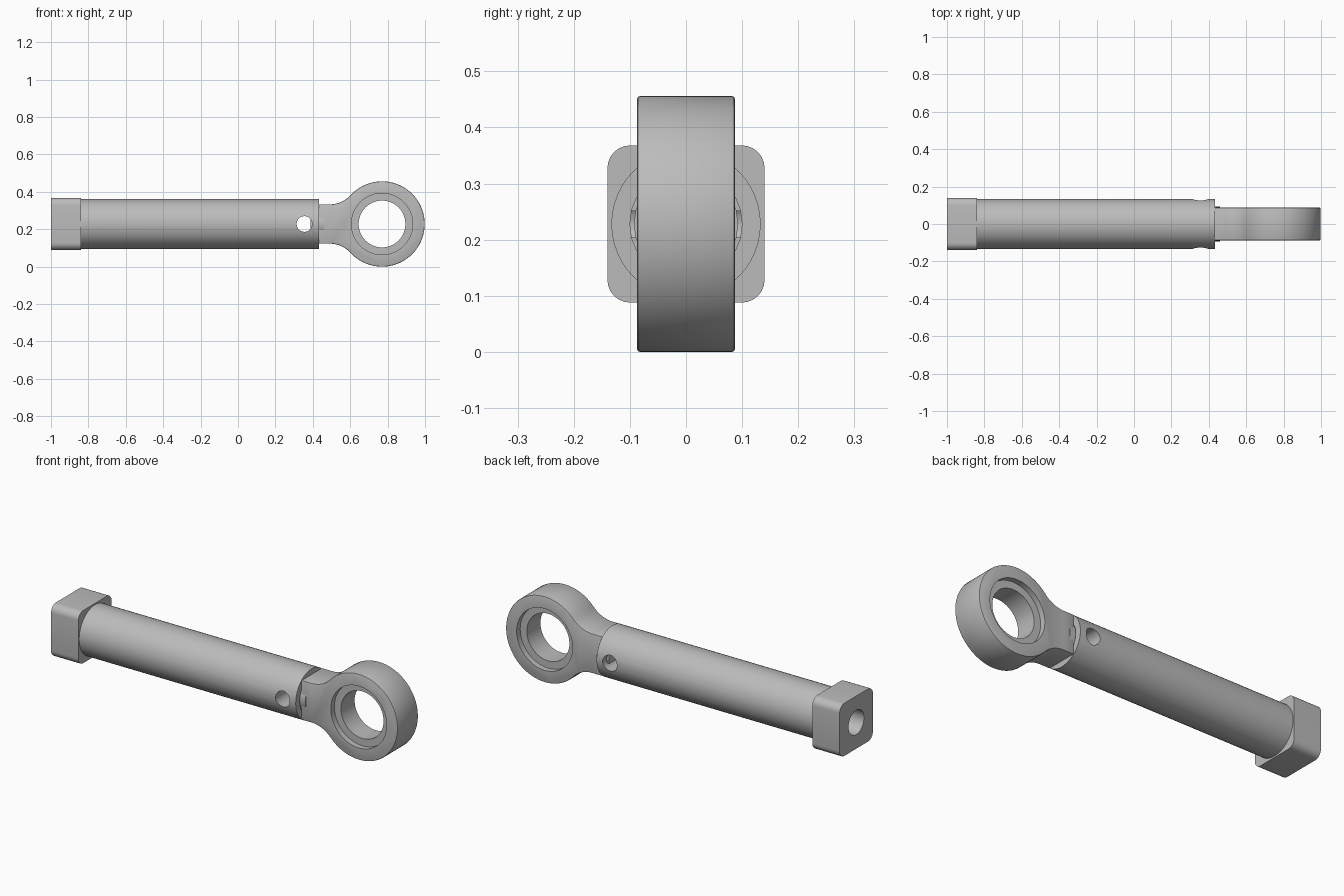
import bpy, bmesh
from math import pi, sin, cos, atan2, sqrt, radians
from mathutils import Matrix

AXIS_Z = 0.228     # height of the rod's centre line
EYE_X = 0.77       # centre of the eye ring
EYE_R = 0.228
HALF_W = 0.087     # half the eye's width
NECK_H = 0.105     # half the neck's height

if "Cube" in bpy.data.objects:
    bpy.data.objects.remove(bpy.data.objects["Cube"])

steel = bpy.data.materials.new("steel_grey")
steel.use_nodes = True
colour = (0.5, 0.5, 0.5, 1)
steel.diffuse_color = colour
steel.node_tree.nodes["Principled BSDF"].inputs["Base Color"].default_value = colour


def make_object(name, bm):
    bmesh.ops.recalc_face_normals(bm, faces=bm.faces)
    mesh = bpy.data.meshes.new(name)
    bm.to_mesh(mesh)
    bm.free()
    mesh.materials.append(steel)
    obj = bpy.data.objects.new(name, mesh)
    bpy.context.collection.objects.link(obj)
    return obj


def activate(obj):
    bpy.ops.object.select_all(action='DESELECT')
    obj.select_set(True)
    bpy.context.view_layer.objects.active = obj


def cylinder(name, axis, centre, radius, length, sides=48):
    bm = bmesh.new()
    turn = Matrix.Rotation(pi / 2, 4, 'Y' if axis == 'x' else 'X')
    bmesh.ops.create_cone(bm, cap_ends=True, segments=sides, radius1=radius,
                          radius2=radius, depth=length,
                          matrix=Matrix.Translation(centre) @ turn)
    return make_object(name, bm)


def along_x(name, x0, x1, radius, sides=48):
    return cylinder(name, 'x', ((x0 + x1) / 2, 0, AXIS_Z), radius, x1 - x0, sides)


def along_y(name, x, y0, y1, radius, sides=64):
    return cylinder(name, 'y', (x, (y0 + y1) / 2, AXIS_Z), radius, y1 - y0, sides)


def apply_modifier(obj, mod):
    activate(obj)
    bpy.ops.object.modifier_apply(modifier=mod.name)


def combine(obj, tool, operation='DIFFERENCE'):
    mod = obj.modifiers.new(operation, 'BOOLEAN')
    mod.operation = operation
    mod.solver = 'EXACT'
    mod.object = tool
    apply_modifier(obj, mod)
    bpy.data.objects.remove(tool)


def finish(obj):
    activate(obj)
    bpy.ops.object.shade_smooth_by_angle(angle=radians(30))


# Square end block with rounded long edges and a bore
bm = bmesh.new()
bmesh.ops.create_cube(bm, size=1, matrix=Matrix.Translation((-0.92, 0, AXIS_Z))
                      @ Matrix.Diagonal((0.16, 0.28, 0.28, 1)))
long_edges = [e for e in bm.edges if abs(e.verts[0].co.x - e.verts[1].co.x) > 0.1]
bmesh.ops.bevel(bm, geom=long_edges, offset=0.04, segments=6, profile=0.5,
                affect='EDGES')
block = make_object("end_block", bm)
combine(block, along_x("bore_cutter", -1.1, -0.7, 0.065))
finish(block)

# Tube: blind bore, narrow slot around the shank, cross pin hole
tube = along_x("tube", -0.84, 0.432, 0.133)
combine(tube, along_x("bore_cutter", -0.9, 0.2, 0.065))
combine(tube, along_x("socket_cutter", 0.39, 0.5, 0.1, 24))
combine(tube, along_y("pin_cutter", 0.355, -0.3, 0.3, 0.042, 32))
finish(tube)

# Shank joining the eye to the tube
finish(along_x("shank", 0.388, 0.46, 0.093, 24))

# Eye outline: ring arc running into the neck through fillets
fillet = 0.15
rise = NECK_H + fillet
run = sqrt((EYE_R + fillet) ** 2 - rise ** 2)
tangent = atan2(rise, -run)
upper = [(0.432 - EYE_X, NECK_H)]
for i in range(9):
    a = -pi / 2 + (tangent - pi / 2) * i / 8
    upper.append((-run + fillet * cos(a), rise + fillet * sin(a)))
for i in range(1, 41):
    a = tangent * (1 - i / 40)
    upper.append((EYE_R * cos(a), EYE_R * sin(a)))
outline = upper + [(x, -z) for x, z in reversed(upper[:-1])]

bm = bmesh.new()
face = bm.faces.new([bm.verts.new((EYE_X + x, -HALF_W, AXIS_Z + z))
                     for x, z in outline])
side = bmesh.ops.extrude_face_region(bm, geom=[face])["geom"]
bmesh.ops.translate(bm, vec=(0, 2 * HALF_W, 0),
                    verts=[v for v in side if isinstance(v, bmesh.types.BMVert)])
eye = make_object("eye", bm)
bevel = eye.modifiers.new("edge_round", 'BEVEL')
bevel.width = 0.005
bevel.segments = 2
bevel.limit_method = 'ANGLE'
bevel.angle_limit = radians(60)
apply_modifier(eye, bevel)

# Through hole and a shallow seat on each side
combine(eye, along_y("hole_cutter", EYE_X, -0.3, 0.3, 0.125))
for y0, y1 in ((-0.3, 0.03 - HALF_W), (HALF_W - 0.03, 0.3)):
    combine(eye, along_y("seat_cutter", EYE_X, y0, y1, 0.164))
finish(eye)
